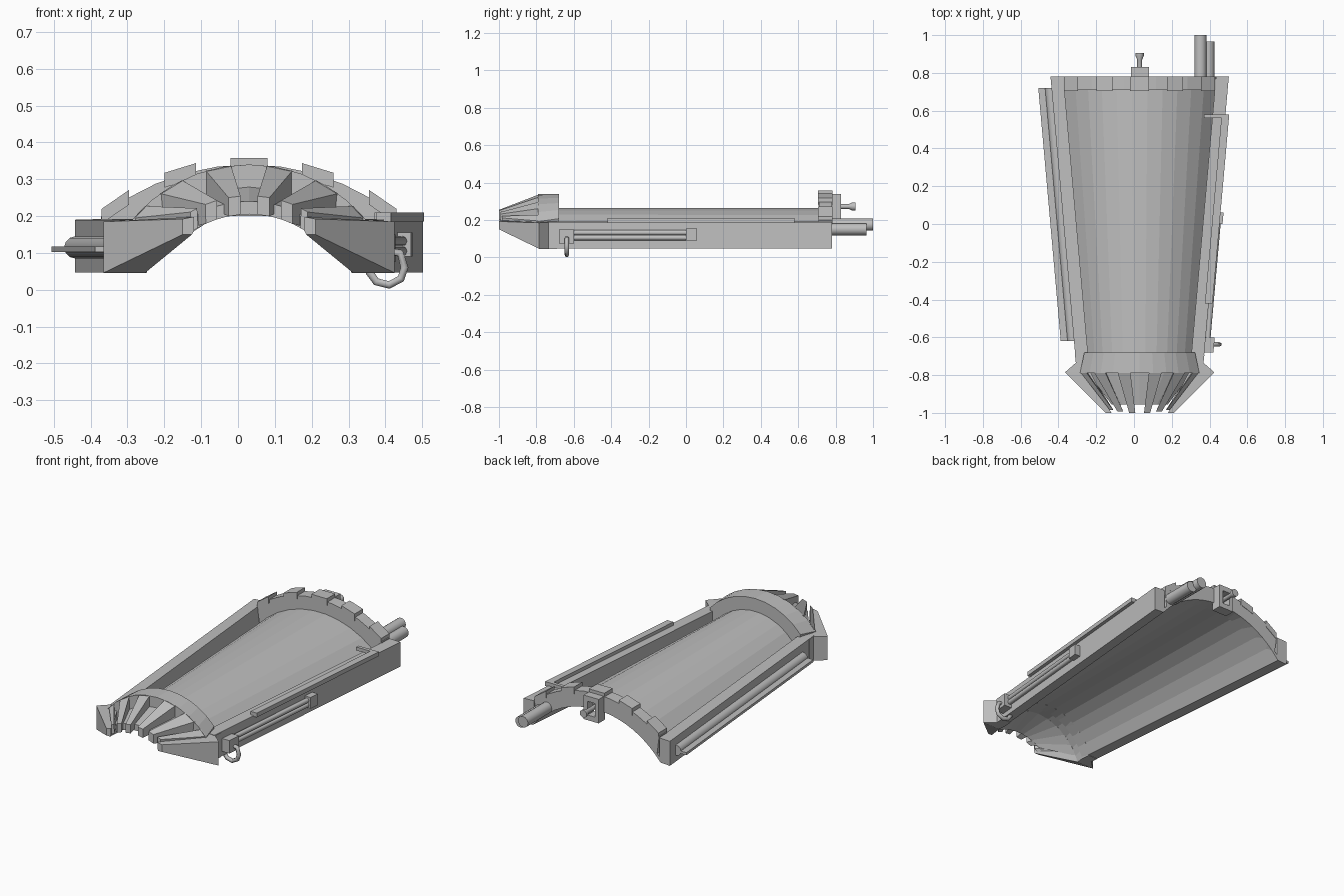
import bpy, bmesh, math

cube = bpy.data.objects.get("Cube")
if cube:
    bpy.data.objects.remove(cube)

grey = bpy.data.materials.new("mid_grey")
grey.use_nodes = True
grey.diffuse_color = (0.52, 0.52, 0.52, 1)
grey.node_tree.nodes["Principled BSDF"].inputs["Base Color"].default_value = (0.52, 0.52, 0.52, 1)

CX = 0.03  # centre line of the hull


def solid(name, sections):
    """Closed solid lofted through rings of equal point count."""
    bm = bmesh.new()
    rings = [[bm.verts.new(p) for p in s] for s in sections]
    for a, b in zip(rings, rings[1:]):
        for i in range(len(a)):
            j = (i + 1) % len(a)
            bm.faces.new((a[i], a[j], b[j], b[i]))
    bm.faces.new(rings[0][::-1])
    bm.faces.new(rings[-1])
    bmesh.ops.recalc_face_normals(bm, faces=bm.faces)
    mesh = bpy.data.meshes.new(name)
    bm.to_mesh(mesh)
    bm.free()
    mesh.materials.append(grey)
    ob = bpy.data.objects.new(name, mesh)
    bpy.context.collection.objects.link(ob)
    return ob


def box(name, x0, x1, y0, y1, z0, z1):
    return solid(name, [[(x0, y, z0), (x1, y, z0), (x1, y, z1), (x0, y, z1)] for y in (y0, y1)])


def tube(name, stations, n=12):
    """Round bar along y; each station is x, y, z, radius."""
    ob = solid(name, [[(x + r * math.cos(k * math.tau / n), y, z + r * math.sin(k * math.tau / n))
                       for k in range(n)] for x, y, z, r in stations])
    for p in ob.data.polygons:
        p.use_smooth = len(p.vertices) == 4
    return ob


def edge(y):
    """Half width of the tapered hull."""
    return 0.472 - 0.0888 * (0.78 - y)


def rail_box(name, side, y0, y1, off0, off1, z0, z1):
    """Bar following the tapered side of the hull."""
    return solid(name, [[(CX + side * (edge(y) + o), y, z)
                         for o, z in ((off0, z0), (off1, z0), (off1, z1), (off0, z1))]
                        for y in (y0, y1)])


def arc(top, radius, a0, a1, y, n):
    return [(CX + radius * math.sin(a), y, top - radius + radius * math.cos(a))
            for a in (a0 + (a1 - a0) * k / n for k in range(n + 1))]


def band(name, stations, n=12):
    """Curved slab; each station is y, outer top, inner top, outer radius, inner radius, a0, a1.
    The inner arc keeps the length of the outer one."""
    return solid(name, [arc(t1, r1, a0, a1, y, n)
                        + arc(t0, r0, a0 * r1 / r0, a1 * r1 / r0, y, n)[::-1]
                        for y, t1, t0, r1, r0, a0, a1 in stations])


# Tapered hull with raised side rails, arched above and hollow below
def hull_section(y):
    w = edge(y)
    low = w - 0.06
    r = (low * low + 0.04) / 0.4
    under = math.asin(low / r)
    inner = math.asin((w - 0.068) / (r + 0.015))
    return (arc(0.25, r, -under, under, y, 11)
            + [(CX + w, y, 0.047), (CX + w, y, 0.19), (CX + w - 0.068, y, 0.192)]
            + arc(0.265, r + 0.015, -inner, inner, y, 11)[::-1]
            + [(CX - w + 0.068, y, 0.192), (CX - w, y, 0.19), (CX - w, y, 0.047)])


solid("hull", [hull_section(-0.74), hull_section(0.78)])

# Rear arch with raised blocks
band("rear_arch", [(y, 0.34, 0.25, 0.64, 0.525, -0.68, 0.68) for y in (0.71, 0.78)], 10)
for label, a0, a1 in (("outer_right", -0.675, -0.533), ("right", -0.367, -0.227),
                      ("top", -0.078, 0.078), ("left", 0.227, 0.367),
                      ("outer_left", 0.533, 0.675)):
    band(label + "_arch_block", [(y, 0.36, 0.32, 0.64, 0.64, a0, a1) for y in (0.705, 0.782)], 1)

# Front collar, nose floor and ribs
band("front_collar", [(-0.79, 0.34, 0.25, 0.41, 0.30, -0.88, 0.88),
                      (-0.68, 0.34, 0.25, 0.39, 0.30, -0.85, 0.85)], 10)
band("nose_floor", [(-0.955, 0.24, 0.205, 0.30, 0.28, -0.52, 0.52),
                    (-0.785, 0.28, 0.25, 0.32, 0.30, -1.05, 1.05)], 10)
for side, word in ((-1, "right"), (1, "left")):
    for number, (a0, a1) in enumerate(((0.12, 0.29), (0.46, 0.63), (0.76, 0.87))):
        band(f"{word}_nose_rib_{number + 1}",
             [(-1 + 0.008 * number, 0.255, 0.205, 0.31, 0.28, side * a0 * 0.62, side * a1 * 0.62),
              (-0.785, 0.34, 0.25, 0.41, 0.32, side * a0, side * a1)], 1)
    # Wedge claw closing each side of the nose
    solid(word + "_claw", [[(CX + side * x, y, z) for x, z in
                            ((xo, zb), (xo, zt), (xi, zt + 0.006), (xi, zm), (xb, zb))]
                           for y, xo, xi, xb, zb, zm, zt in (
                               (-0.69, 0.343, 0.265, 0.282, 0.046, 0.10, 0.187),
                               (-0.735, 0.338, 0.26, 0.278, 0.046, 0.10, 0.187),
                               (-0.785, 0.395, 0.26, 0.282, 0.046, 0.10, 0.185),
                               (-1.0, 0.18, 0.15, 0.155, 0.15, 0.16, 0.192))])

# Right side: long pipe with a fin
tube("side_pipe", [(CX - edge(y) - 0.005, y, 0.115, 0.03) for y in (-0.62, 0.72)])
rail_box("side_pipe_fin", -1, -0.62, 0.72, -0.01, 0.07, 0.103, 0.118)

# Left side: top strip with bracket, twin rods between two blocks
rail_box("top_strip", 1, -0.42, 0.58, -0.02, 0.02, 0.185, 0.21)
box("strip_bracket", 0.37, 0.50, 0.56, 0.58, 0.19, 0.21)
rail_box("front_rod_block", 1, -0.68, -0.60, -0.01, 0.048, 0.075, 0.15)
rail_box("rear_rod_block", 1, 0.0, 0.06, -0.01, 0.036, 0.09, 0.155)
for word, z in (("lower", 0.105), ("upper", 0.132)):
    tube(word + "_rod", [(CX + edge(y) + 0.012, y, z, 0.014) for y in (-0.61, 0.01)], 8)

# Hanging hook under the front block
curve = bpy.data.curves.new("hook", "CURVE")
curve.dimensions = "3D"
curve.bevel_depth = 0.012
curve.bevel_resolution = 1
curve.use_fill_caps = True
path = ((0.40, 0.105), (0.44, 0.10), (0.452, 0.06), (0.442, 0.03),
        (0.41, 0.013), (0.375, 0.022), (0.355, 0.05))
spline = curve.splines.new("POLY")
spline.points.add(len(path) - 1)
for point, (x, z) in zip(spline.points, path):
    point.co = (x, -0.637, z, 1)
curve.materials.append(grey)
bpy.context.collection.objects.link(bpy.data.objects.new("hook", curve))

# Rear pipes
tube("long_rear_pipe", [(0.352, y, 0.175, 0.032) for y in (0.75, 1.0)], 16)
tube("short_rear_pipe", [(0.394, y, 0.15, 0.032) for y in (0.75, 0.965)], 16)

# Rear socket frame with a flared pin
for word, x0, x1, z0, z1 in (("right", -0.017, 0.008, 0.2, 0.34), ("left", 0.055, 0.08, 0.2, 0.34),
                             ("bottom", 0.008, 0.055, 0.2, 0.23), ("top", 0.008, 0.055, 0.31, 0.34)):
    box("socket_" + word, x0, x1, 0.77, 0.83, z0, z1)
tube("socket_pin", [(CX, y, 0.272, r) for y, r in ((0.77, 0.013), (0.87, 0.013),
                                                   (0.89, 0.022), (0.905, 0.022))])
